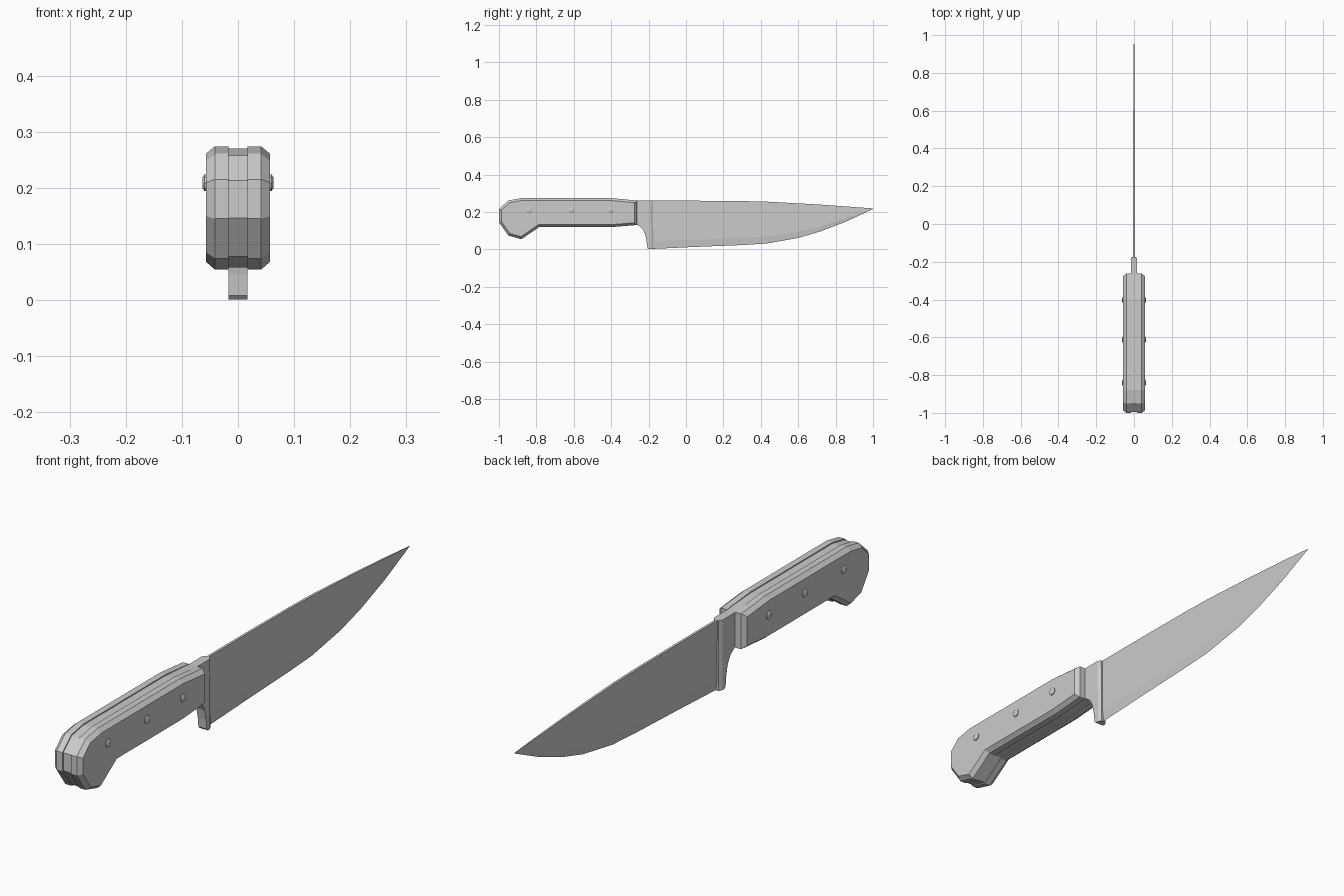
import bpy, bmesh, math
from mathutils import Vector

if "Cube" in bpy.data.objects:
    bpy.data.objects.remove(bpy.data.objects["Cube"])


def loft(name, rings, caps=True):
    """Skin a list of equal-length vertex rings and close both ends."""
    bm = bmesh.new()
    vs = [[bm.verts.new(p) for p in r] for r in rings]
    n = len(rings[0])
    for a, b in zip(vs, vs[1:]):
        for i in range(n):
            j = (i + 1) % n
            bm.faces.new((a[i], a[j], b[j], b[i]))
    if caps:
        bm.faces.new(vs[0])
        bm.faces.new(vs[-1])
    bmesh.ops.remove_doubles(bm, verts=bm.verts, dist=1e-5)
    bmesh.ops.recalc_face_normals(bm, faces=bm.faces)
    me = bpy.data.meshes.new(name)
    bm.to_mesh(me)
    bm.free()
    ob = bpy.data.objects.new(name, me)
    bpy.context.collection.objects.link(ob)
    return ob


def inset(profile, d):
    """Mitred inward offset of a clockwise (y, z) outline."""
    pts, out = [Vector(p) for p in profile], []
    for i, p in enumerate(pts):
        e1 = (p - pts[i - 1]).normalized()
        e2 = (pts[(i + 1) % len(pts)] - p).normalized()
        n1, n2 = Vector((e1.y, -e1.x)), Vector((e2.y, -e2.x))
        out.append(p + (n1 + n2) * d / (1 + n1.dot(n2)))
    return out


def at_x(x, profile):
    return [(x, p[0], p[1]) for p in profile]


# Handle scales: chamfered outer face, mirrored to the other side
grip = [(-1, 0.215), (-0.95, 0.261), (-0.88, 0.274), (-0.40, 0.274),
        (-0.263, 0.261), (-0.263, 0.130), (-0.40, 0.119), (-0.785, 0.119),
        (-0.88, 0.054), (-0.95, 0.074), (-1, 0.145)]
scale = loft("handle_scales", [at_x(0.017, grip), at_x(0.041, grip),
                               at_x(0.057, inset(grip, 0.013))])
scale.modifiers.new("Mirror", 'MIRROR')

# Tang and bolster: one plate between the scales, front edge chamfered
core = [tuple(p) for p in inset(grip, 0.004)]
back_top, back_bottom = core[:4], core[6:]
heel = [(-0.263, 0.133), (-0.235, 0.113), (-0.219, 0.083), (-0.211, 0.045),
        (-0.207, 0.008), (-0.200, 0.001)]


def tang_outline(front):
    return (back_top + [(-0.263, 0.260), (front - 0.002, 0.260),
                        (front, 0.10), (front, 0.001)]
            + heel[::-1] + back_bottom)


loft("tang_bolster", [at_x(x, tang_outline(f)) for x, f in
                      ((-0.017, -0.188), (-0.010, -0.175),
                       (0.010, -0.175), (0.017, -0.188))])

# Blade stations: y, spine z, bevel-line z, cutting-edge z, half thickness
stations = [(-0.185, 0.260, 0.046, 0.002, 0.0045),
            (0.05, 0.260, 0.051, 0.013, 0.0045),
            (0.30, 0.258, 0.061, 0.023, 0.0045),
            (0.43, 0.255, 0.069, 0.031, 0.0045),
            (0.60, 0.246, 0.092, 0.061, 0.004),
            (0.72, 0.239, 0.122, 0.096, 0.0035),
            (0.86, 0.229, 0.168, 0.150, 0.003),
            (1.0, 0.219, 0.2175, 0.216, 0.0005)]
loft("blade", [[(-t, y, zs), (t, y, zs), (t, y, zb), (0, y, ze), (-t, y, zb)]
               for y, zs, zb, ze, t in stations])

# Rivets: domed pins running through the handle
for i, y in enumerate((-0.84, -0.612, -0.402)):
    rings = []
    for x, r in ((-0.063, 0.010), (-0.060, 0.0155), (0.060, 0.0155), (0.063, 0.010)):
        rings.append([(x, y + r * math.cos(a * math.pi / 5),
                       0.209 + r * math.sin(a * math.pi / 5)) for a in range(10)])
    loft(f"rivet_{i + 1}", rings)
